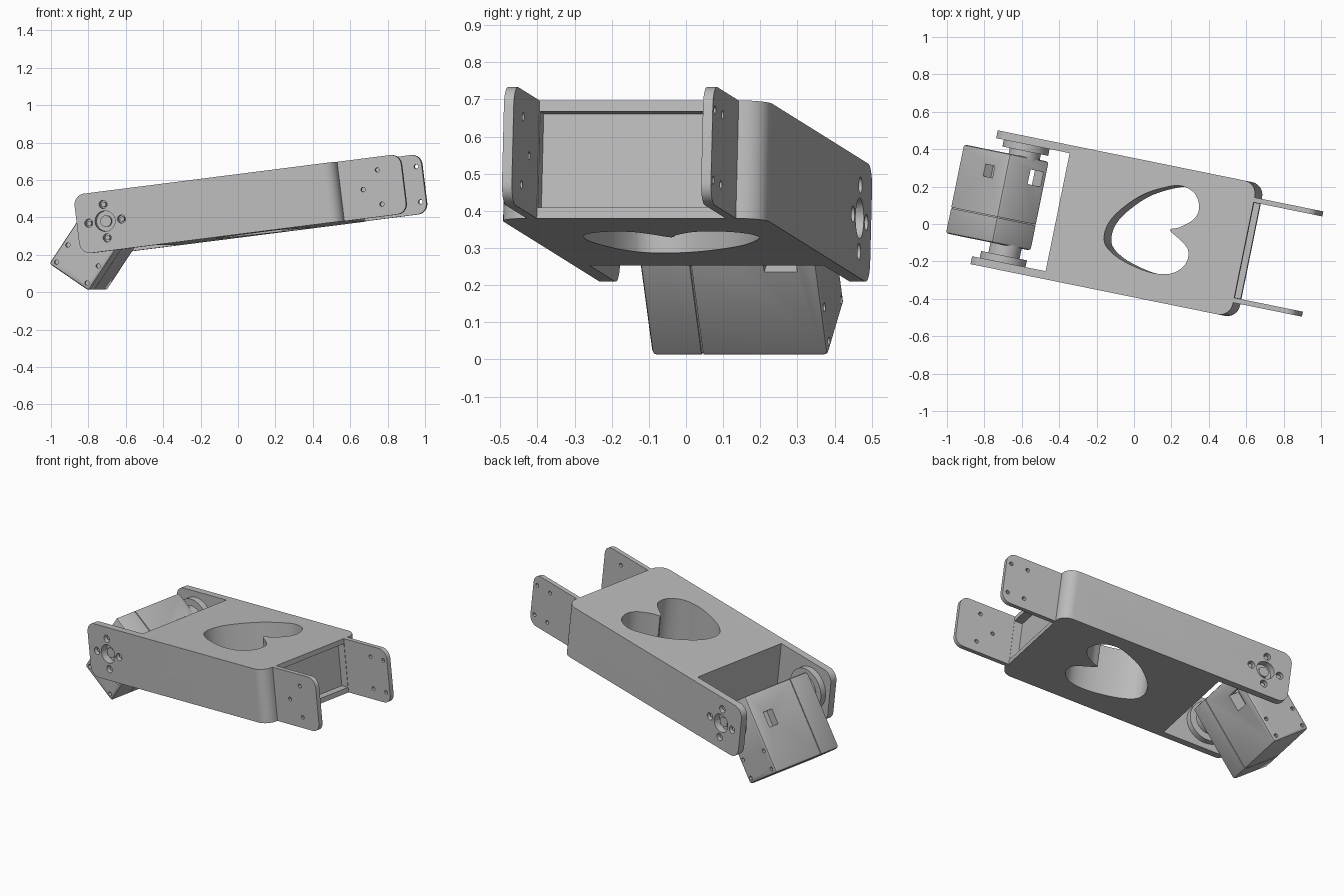
import bpy, bmesh, math
from mathutils import Matrix, Vector

cube = bpy.data.objects.get("Cube")
if cube:
    bpy.data.objects.remove(cube, do_unlink=True)

grey = bpy.data.materials.new("light grey plastic")
grey.use_nodes = True
COLOUR = (0.5, 0.5, 0.5, 1)
grey.diffuse_color = COLOUR
grey.node_tree.nodes["Principled BSDF"].inputs["Base Color"].default_value = COLOUR

# Link frame: x along the arm, y across it, z through its height; origin on the joint axis
LINK = (Matrix.Translation((-0.638, 0.11, 0.38))
        @ Matrix.Rotation(math.radians(-11.5), 4, 'Z')
        @ Matrix.Rotation(math.radians(-7.1), 4, 'Y'))
SERVO = LINK @ Matrix.Rotation(math.radians(41), 4, 'Y')
H = 0.16          # half height of the link
W = 0.365         # half width of the link


def prism(name, outline, lo, hi, axis):
    """Extrude a 2D outline along 'y' or 'z'."""
    bm = bmesh.new()
    place = (lambda a, b, h: (a, b, h)) if axis == 'z' else (lambda a, b, h: (a, h, b))
    face = bm.faces.new([bm.verts.new(place(a, b, lo)) for a, b in outline])
    new = bmesh.ops.extrude_face_region(bm, geom=[face])["geom"]
    verts = [g for g in new if isinstance(g, bmesh.types.BMVert)]
    bmesh.ops.translate(bm, verts=verts, vec=place(0, 0, hi - lo))
    bmesh.ops.recalc_face_normals(bm, faces=bm.faces)
    mesh = bpy.data.meshes.new(name)
    bm.to_mesh(mesh)
    bm.free()
    mesh.materials.append(grey)
    ob = bpy.data.objects.new(name, mesh)
    bpy.context.collection.objects.link(ob)
    return ob


def rect(a0, a1, b0, b1, r_low=0, r_high=0):
    """Rectangle outline with rounded corners at its low-a and high-a ends."""
    pts = []
    for a, b, sa, sb, start, r in ((a1, b1, 1, 1, 0, r_high), (a0, b1, -1, 1, 90, r_low),
                                   (a0, b0, -1, -1, 180, r_low), (a1, b0, 1, -1, 270, r_high)):
        for i in range(9 if r else 1):
            t = math.radians(start + i * 90 / 8)
            pts.append((a - sa * r + r * math.cos(t), b - sb * r + r * math.sin(t)) if r else (a, b))
    return pts


def circle(a, b, r, n=24):
    return [(a + r * math.cos(i * math.tau / n), b + r * math.sin(i * math.tau / n)) for i in range(n)]


def smooth_loop(points, steps=5):
    """Closed spline through the points."""
    p = [Vector(q) for q in points]
    out = []
    for i in range(len(p)):
        a, b, c, d = (p[(i + k) % len(p)] for k in (-1, 0, 1, 2))
        for s in range(steps):
            t = s / steps
            q = (2 * b + (c - a) * t + (2 * a - 5 * b + 4 * c - d) * t ** 2
                 + (3 * b - a - 3 * c + d) * t ** 3) / 2
            out.append((q.x, q.y))
    return out


def combine(ob, others, operation='DIFFERENCE'):
    """Boolean the objects into ob and remove them."""
    for other in others:
        mod = ob.modifiers.new("cut", 'BOOLEAN')
        mod.operation, mod.solver, mod.object = operation, 'EXACT', other
    bake(ob)
    for other in others:
        bpy.data.objects.remove(other, do_unlink=True)


def bake(ob):
    bpy.context.view_layer.update()
    mesh = bpy.data.meshes.new_from_object(ob.evaluated_get(bpy.context.evaluated_depsgraph_get()))
    ob.modifiers.clear()
    ob.data = mesh


def finish(ob, frame):
    ob.matrix_world = frame
    bpy.ops.object.select_all(action='DESELECT')
    ob.select_set(True)
    bpy.context.view_layer.objects.active = ob
    bpy.ops.object.shade_smooth_by_angle(angle=math.radians(30))


# Link body: plan outline limited by the rounded side profile
body = prism("link_body", rect(-0.155, 1.28, -W, W, 0, 0.07), -H, H, 'z')
combine(body, [prism("side_profile", rect(-0.155, 1.4, -H, H + 0.0005, 0.06, 0), -1, 1, 'y')], 'INTERSECT')

# Heart-shaped window
heart = [(.531, -.096), (.55, .027), (.674, .172), (.823, .256), (.903, .267), (.967, .237),
         (.999, .172), (.983, .109), (.919, .052), (.869, .026), (.933, -.015), (.986, -.06),
         (.989, -.13), (.94, -.19), (.863, -.215), (.753, -.21), (.608, -.167)]
cutters = [prism("heart_cut", smooth_loop(heart), -1, 1, 'z'),
           prism("servo_bay_cut", rect(-1, 0.256, -0.322, 0.322), -1, 1, 'z'),
           prism("end_recess_cut", rect(1.23, 1.5, -0.258, 0.258), -H + 0.03, H - 0.03, 'z')]
# Joint bore and screw holes through both side plates
cross = [(0.09, 0), (-0.09, 0), (0, 0.09), (0, -0.09)]
cutters.append(prism("bore_cut", circle(0, 0, 0.055), -1, 1, 'y'))
cutters += [prism("screw_cut", circle(a, b, 0.022, 16), -1, 1, 'y') for a, b in cross]
combine(body, cutters)
finish(body, LINK)

# Mounting tabs
tab_holes = {"left": [(1.49, .095), (1.49, -.095), (1.594, .095), (1.594, -.095)],
             "right": [(1.492, .09), (1.402, -.005), (1.494, -.095)]}
for side, sign in (("left", 1), ("right", -1)):
    lo, hi = sorted((sign * 0.26, sign * 0.287))
    tab = prism(side + "_mounting_tab", rect(1.235, 1.625, -H, H, 0, 0.055), lo, hi, 'y')
    combine(tab, [prism("tab_cut", circle(a, b, 0.012, 12), -1, 1, 'y') for a, b in tab_holes[side]])
    finish(tab, LINK)

    # Joint horn: wide disc on the plate, narrow hub on the servo
    for part, r, y0, y1 in (("horn_disc", 0.125, 0.285, 0.323), ("horn_hub", 0.085, 0.22, 0.29),
                            ("horn_centre", 0.03, 0.28, 0.345)):
        lo, hi = sorted((sign * y0, sign * y1))
        finish(prism(f"{side}_{part}", circle(0, 0, r, 40), lo, hi, 'y'), LINK)
    for i, (a, b) in enumerate(cross):
        lo, hi = sorted((sign * 0.31, sign * 0.35))
        finish(prism(f"{side}_horn_screw_{i + 1}", circle(a, b, 0.013, 12), lo, hi, 'y'), LINK)

# Servo case: x short side, z long side, tilted about the joint axis
C0, C1, T0, T1, Y0, Y1 = -0.15, 0.11, -0.375, 0.085, -0.23, 0.255
servo = prism("servo_case", rect(C0, C1, Y0, Y1), T0, T1, 'z')
bev = servo.modifiers.new("edges", 'BEVEL')
bev.width, bev.segments = 0.014, 2
bake(servo)
pockets = [prism("side_pocket_cut", rect(C0 - 0.1, C0 + 0.05, 0.11, 0.175), -0.125, -0.035, 'z'),
           prism("end_pocket_cut", rect(0.0, 0.085, 0.115, 0.195), -0.08, 0.2, 'z'),
           prism("lower_pocket_cut", rect(0.04, 0.3, 0.11, 0.2), -0.1, 0.0, 'z')]
# Screw holes in both end faces
for a in (C0 + 0.03, C1 - 0.03):
    for b in (T0 + 0.03, T0 + 0.14):
        for y in (Y0, Y1):
            pockets.append(prism("case_screw_cut", circle(a, b, 0.012, 12), y - 0.02, y + 0.02, 'y'))
combine(servo, pockets)
# Parting line around the case
seam = prism("seam_cut", rect(C0 - 0.1, C1 + 0.1, T0 - 0.1, T1 + 0.1), -0.093, -0.088, 'y')
combine(seam, [prism("seam_core", rect(C0 + 0.008, C1 - 0.008, T0 + 0.008, T1 - 0.008), -1, 1, 'y')])
combine(servo, [seam])
finish(servo, SERVO)
